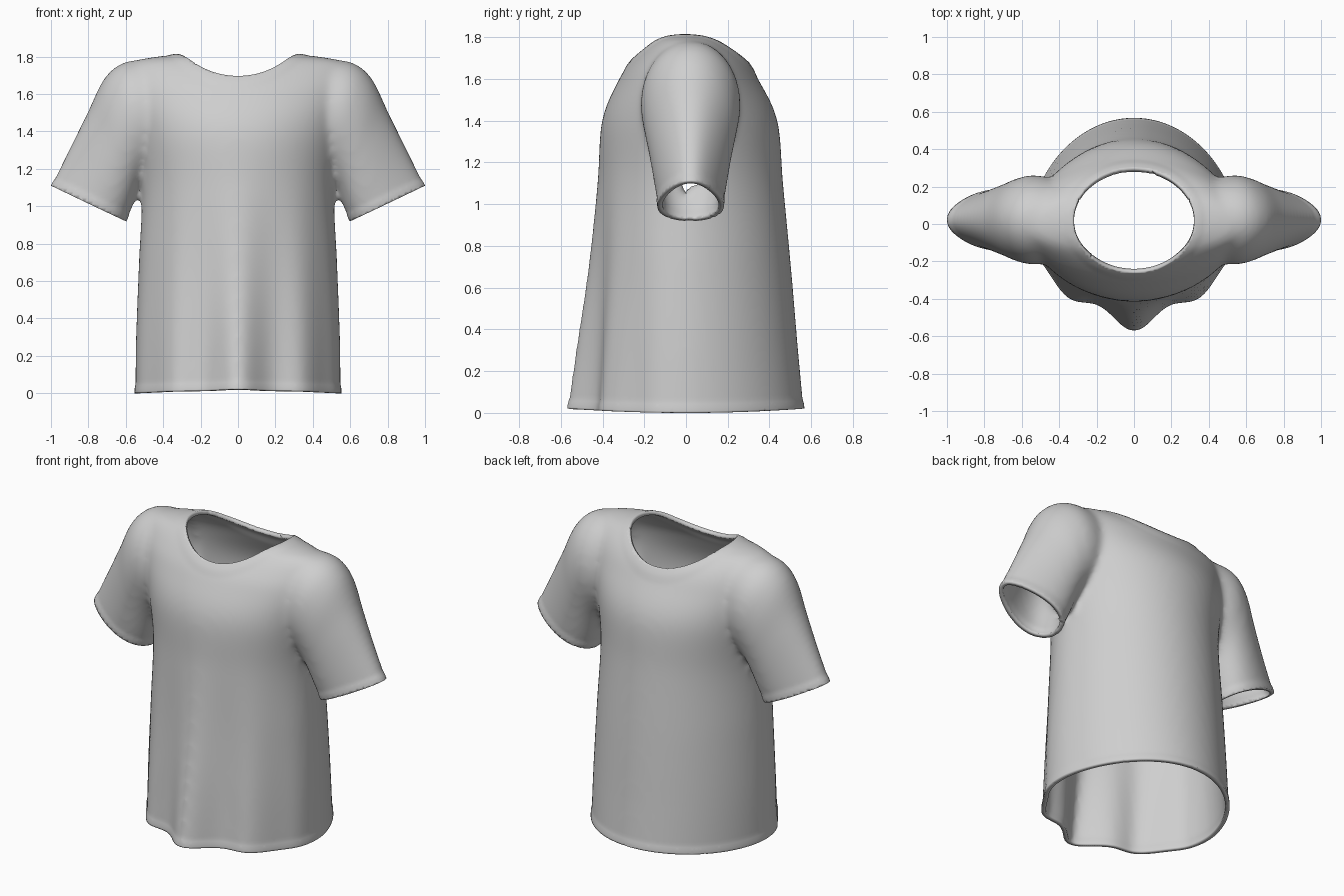
import bpy, bmesh, math
from mathutils import Vector

if "Cube" in bpy.data.objects:
    bpy.data.objects.remove(bpy.data.objects["Cube"])

SIDES = 96
NECK_Y, NECK_RX, NECK_RY = 0.02, 0.322, 0.275
CUFF = Vector((0.8, 0, 1.015))                  # middle of the sleeve opening
CUFF_OUT = Vector((0.19, 0, -0.40)).normalized()


def spline(stations, steps=6):
    """Smooth in-between values for a list of station tuples."""
    out = []
    for i in range(len(stations) - 1):
        p0, p1 = stations[max(i - 1, 0)], stations[i]
        p2, p3 = stations[i + 1], stations[min(i + 2, len(stations) - 1)]
        for k in range(steps):
            t = k / steps
            out.append([0.5 * (2 * b + (c - a) * t + (2 * a - 5 * b + 4 * c - d) * t ** 2
                               + (3 * b - a - 3 * c + d) * t ** 3)
                        for a, b, c, d in zip(p0, p1, p2, p3)])
    return out + [list(stations[-1])]


def loft(bm, rings):
    """Closed skin through equal rings of points."""
    loops = [[bm.verts.new(p) for p in ring] for ring in rings]
    for a, b in zip(loops, loops[1:]):
        for i in range(SIDES):
            j = (i + 1) % SIDES
            bm.faces.new((a[i], a[j], b[j], b[i]))
    bm.faces.new(loops[0][::-1])
    bm.faces.new(loops[-1])


def body_ring(z, width, front, back, fold):
    ring = []
    for i in range(SIDES):
        t = math.tau * i / SIDES
        x, s = width * math.cos(t), math.sin(t)
        if s > 0:
            y = back * s ** 1.15
        else:
            pleat = 1 + fold * math.cos(9 * (t - 1.5 * math.pi))
            y = front * s * pleat - fold * math.exp(-(x / 0.13) ** 2)
        ring.append((x, y, z))
    return ring


def sleeve_ring(side, tx, tz, bx, bz, half, pinch):
    ring = []
    for i in range(SIDES):
        a = math.tau * i / SIDES
        u = (1 + math.cos(a)) / 2
        y = 0.022 + half * math.sin(a) * (1 - pinch * math.cos(a))
        ring.append((side * (bx + (tx - bx) * u), y, bz + (tz - bz) * u))
    return ring


# Body stations: height, half width, front depth, back depth, front fold
BODY = [(-0.1, 0.55, 0.485, 0.572, 0.066), (0.3, 0.545, 0.458, 0.537, 0.048),
        (0.7, 0.53, 0.432, 0.503, 0.025), (1.1, 0.515, 0.417, 0.465, 0.005),
        (1.4, 0.56, 0.402, 0.438, 0), (1.6, 0.61, 0.32, 0.345, 0),
        (1.7, 0.61, 0.25, 0.28, 0), (1.765, 0.58, 0.185, 0.205, 0),
        (1.795, 0.47, 0.145, 0.155, 0), (1.813, 0.30, 0.10, 0.11, 0)]
# Sleeve stations: top x, top z, bottom x, bottom z, half depth, pinch at the top
SLEEVE = [(0.40, 1.78, 0.33, 1.25, 0.20, -0.05), (0.59, 1.775, 0.45, 1.20, 0.238, 0),
          (0.71, 1.69, 0.51, 1.13, 0.225, 0.04), (0.805, 1.50, 0.54, 1.06, 0.198, 0.1),
          (0.905, 1.30, 0.57, 0.985, 0.172, 0.2), (1.0, 1.11, 0.60, 0.92, 0.15, 0.28),
          (1.03, 1.05, 0.63, 0.86, 0.145, 0.28)]

# Rough volume: torso and two sleeves in one mesh
bm = bmesh.new()
loft(bm, [body_ring(*s) for s in spline(BODY)])
for side in (-1, 1):
    loft(bm, [sleeve_ring(side, *s) for s in spline(SLEEVE)])
bmesh.ops.recalc_face_normals(bm, faces=bm.faces)
mesh = bpy.data.meshes.new("shirt")
bm.to_mesh(mesh)
bm.free()
shirt = bpy.data.objects.new("shirt", mesh)
bpy.context.collection.objects.link(shirt)

# Neck cutter
bpy.ops.mesh.primitive_cylinder_add(vertices=SIDES, radius=1, depth=0.8, location=(0, NECK_Y, 1.8))
cutter = bpy.context.object
cutter.name = "neck_cutter"
cutter.scale = (NECK_RX, NECK_RY, 1)
cutter.hide_render = True

# Fuse the volumes, soften the joins and cut the neck
remesh = shirt.modifiers.new("fuse", "REMESH")
remesh.mode = "VOXEL"
remesh.voxel_size = 0.017
soften = shirt.modifiers.new("soften", "SMOOTH")
soften.factor, soften.iterations = 0.5, 16
cut = shirt.modifiers.new("neck", "BOOLEAN")
cut.operation, cut.solver, cut.object = "DIFFERENCE", "EXACT", cutter
bpy.context.view_layer.update()
deps = bpy.context.evaluated_depsgraph_get()
fused = bpy.data.meshes.new_from_object(shirt.evaluated_get(deps))
shirt.modifiers.clear()
shirt.data = fused
bpy.data.objects.remove(cutter)

bm = bmesh.new()
bm.from_mesh(fused)
bm.normal_update()


def neck_ratio(p):
    return math.hypot(p.x / NECK_RX, (p.y - NECK_Y) / NECK_RY)


# Open the neck: remove the walls and floor left by the cutter
walls = []
for f in bm.faces:
    c = f.calc_center_median()
    if c.z > 1.35 and neck_ratio(c) < 1.01:
        radial = Vector((c.x / NECK_RX ** 2, (c.y - NECK_Y) / NECK_RY ** 2, 0))
        if c.z < 1.45 or f.normal.dot(radial.normalized()) < -0.5:
            walls.append(f)
bmesh.ops.delete(bm, geom=walls, context="FACES")


def trim(faces, point, normal):
    geom = set(faces)
    for f in faces:
        geom.update(f.edges)
        geom.update(f.verts)
    bmesh.ops.bisect_plane(bm, geom=list(geom), plane_co=point, plane_no=normal, clear_outer=True)


# Open the hem and the cuffs
trim(bm.faces[:], (0, 0, 0), (0, 0, -1))
for side in (-1, 1):
    flip = Vector((side, 1, 1))
    trim([f for f in bm.faces if all(v.co.x * side > 0.575 for v in f.verts)],
         CUFF * flip, CUFF_OUT * flip)
bmesh.ops.remove_doubles(bm, verts=bm.verts, dist=0.005)


def band(distance, width=0.05):
    """Soft raised strip next to an edge, from 1 at the edge to 0."""
    return max(0, min(1, 2 * (1 - distance / width)))


# Raised bands along hem, cuffs and collar; hem lifted at front and back
bm.normal_update()
for v in bm.verts:
    p = v.co.copy()
    mirrored = Vector((abs(p.x), p.y, p.z))
    rise = band(p.z)
    if mirrored.x > 0.575 and p.z < 1.3:
        rise = max(rise, band(-(mirrored - CUFF).dot(CUFF_OUT)))
    if p.z > 1.5:
        rise = max(rise, band((neck_ratio(p) - 1) * NECK_RY))
    v.co = p + v.normal * 0.005 * rise
    if p.z < 0.3:
        v.co.z = p.z + 0.02 * (p.y / 0.55) ** 2 * (1 - p.z / 0.3)
bm.to_mesh(fused)
bm.free()

# Cloth thickness
cloth = shirt.modifiers.new("thickness", "SOLIDIFY")
cloth.thickness, cloth.offset = 0.025, -1

# Grey cloth
grey = bpy.data.materials.new("light_grey_cloth")
grey.use_nodes = True
colour = (0.62, 0.62, 0.62, 1)
grey.diffuse_color = colour
grey.node_tree.nodes["Principled BSDF"].inputs["Base Color"].default_value = colour
fused.materials.clear()
fused.materials.append(grey)

bpy.ops.object.select_all(action="DESELECT")
shirt.select_set(True)
bpy.context.view_layer.objects.active = shirt
bpy.ops.object.shade_smooth_by_angle(angle=math.radians(45))
